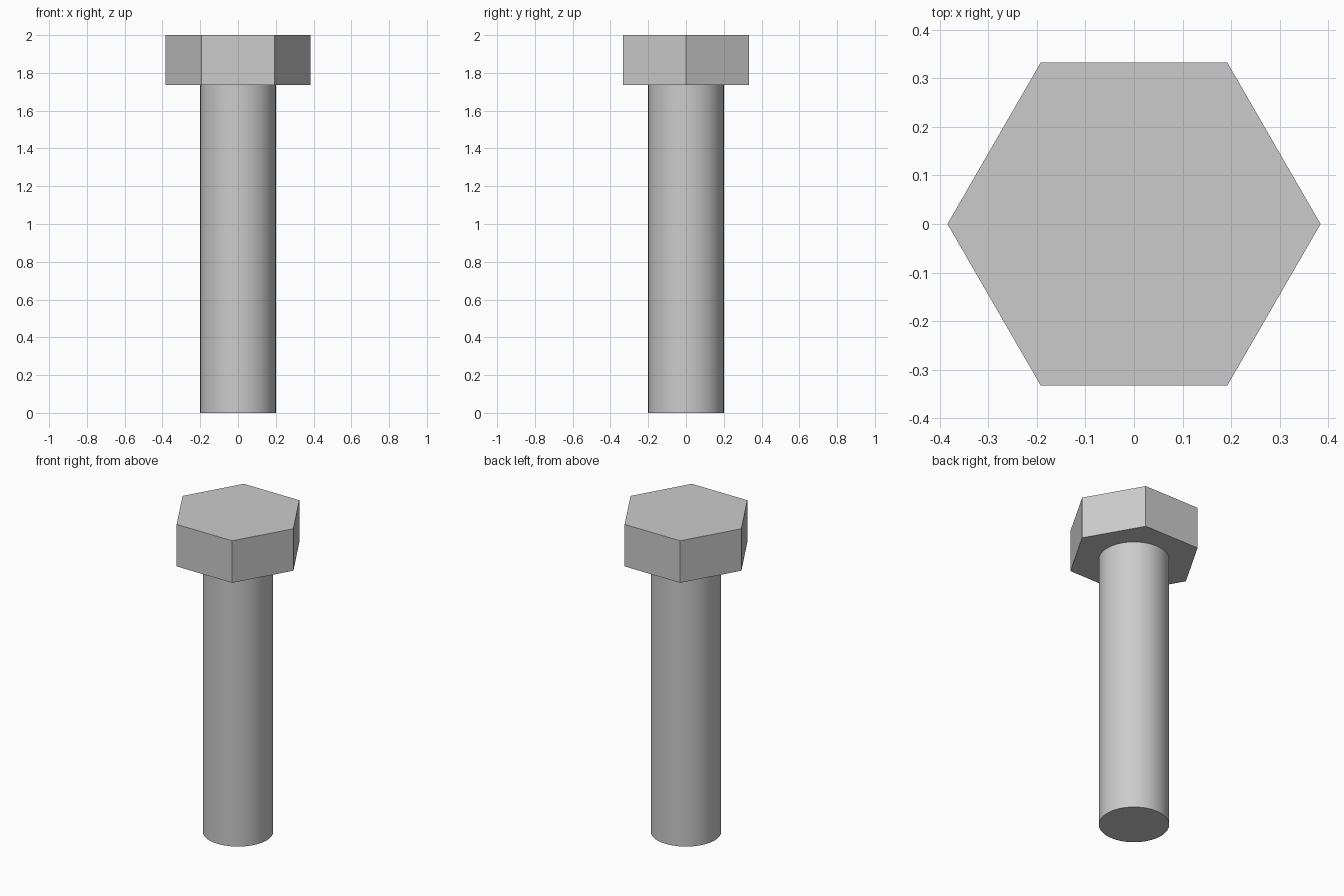
import bpy
import bmesh
from math import cos, sin, tau, radians

cube = bpy.data.objects.get("Cube")
if cube:
    bpy.data.objects.remove(cube, do_unlink=True)

# Plain grey steel
steel = bpy.data.materials.new("grey_steel")
steel.use_nodes = True
colour = (0.6, 0.6, 0.6, 1)
steel.diffuse_color = colour
steel.node_tree.nodes["Principled BSDF"].inputs["Base Color"].default_value = colour


def prism(name, sides, radius, bottom, top):
    """Upright capped prism with its first corner on +x."""
    bm = bmesh.new()
    ring = [bm.verts.new((radius * cos(tau * i / sides),
                          radius * sin(tau * i / sides), bottom))
            for i in range(sides)]
    base = bm.faces.new(ring)
    side = bmesh.ops.extrude_face_region(bm, geom=[base], use_keep_orig=True)
    moved = [g for g in side["geom"] if isinstance(g, bmesh.types.BMVert)]
    bmesh.ops.translate(bm, verts=moved, vec=(0, 0, top - bottom))
    bmesh.ops.recalc_face_normals(bm, faces=bm.faces[:])
    mesh = bpy.data.meshes.new(name)
    bm.to_mesh(mesh)
    bm.free()
    mesh.materials.append(steel)
    obj = bpy.data.objects.new(name, mesh)
    bpy.context.collection.objects.link(obj)
    return obj


# Flat-sided hexagonal head
prism("bolt_head", 6, 0.384, 1.737, 2.0)

# Smooth round shank, seated slightly into the head
shank = prism("bolt_shank", 64, 0.2, 0.0, 1.745)
bpy.ops.object.select_all(action="DESELECT")
shank.select_set(True)
bpy.context.view_layer.objects.active = shank
bpy.ops.object.shade_smooth_by_angle(angle=radians(30))
